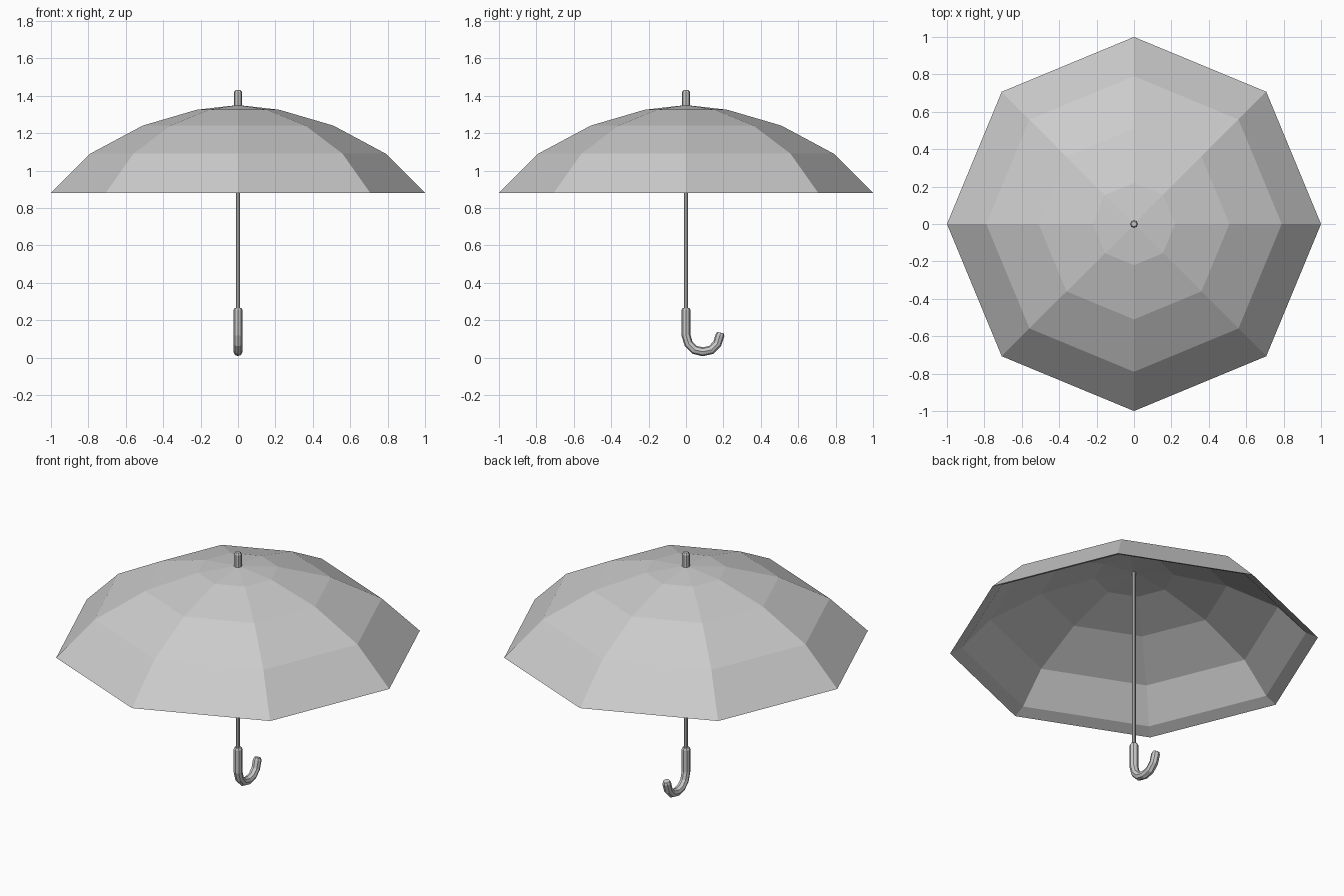
import bpy, bmesh, math

if "Cube" in bpy.data.objects:
    bpy.data.objects.remove(bpy.data.objects["Cube"])

SIDES = 8


def lathe(name, profile):
    """Revolve (radius, z) points around z; zero radius becomes a pole."""
    bm = bmesh.new()
    rings = []
    for r, z in profile:
        if r == 0:
            rings.append([bm.verts.new((0, 0, z))] * SIDES)
        else:
            rings.append([bm.verts.new((r * math.cos(i * math.tau / SIDES),
                                        r * math.sin(i * math.tau / SIDES), z))
                          for i in range(SIDES)])
    for a, b in zip(rings, rings[1:]):
        for i in range(SIDES):
            j = (i + 1) % SIDES
            bm.faces.new(list(dict.fromkeys((a[i], a[j], b[j], b[i]))))
    bmesh.ops.recalc_face_normals(bm, faces=bm.faces)
    mesh = bpy.data.meshes.new(name)
    bm.to_mesh(mesh)
    bm.free()
    obj = bpy.data.objects.new(name, mesh)
    bpy.context.collection.objects.link(obj)
    return obj


def tube(name, path, radius):
    """Round tube along (y, z, radius factor) points, converted to a mesh."""
    curve = bpy.data.curves.new(name, 'CURVE')
    curve.dimensions = '3D'
    curve.bevel_depth = radius
    curve.bevel_resolution = 2
    curve.use_fill_caps = True
    spline = curve.splines.new('POLY')
    spline.points.add(len(path) - 1)
    for p, (y, z, f) in zip(spline.points, path):
        p.co = (0, y, z, 1)
        p.radius = f
    spline.use_smooth = False
    obj = bpy.data.objects.new(name, curve)
    bpy.context.collection.objects.link(obj)
    bpy.ops.object.select_all(action='DESELECT')
    obj.select_set(True)
    bpy.context.view_layer.objects.active = obj
    bpy.ops.object.convert(target='MESH')
    return bpy.context.object


# Canopy: outer skin, hem, then inner skin
lathe("canopy", [(0, 1.35), (0.22, 1.325), (0.51, 1.24), (0.79, 1.09), (1.0, 0.88),
                 (0.935, 0.912), (0.782, 1.08), (0.505, 1.227), (0.218, 1.31), (0, 1.335)])

# Shaft
lathe("shaft", [(0, 0.2), (0.01, 0.2), (0.01, 1.345), (0, 1.345)])

# Top tip
lathe("tip", [(0, 1.335), (0.021, 1.335), (0.021, 1.42), (0.014, 1.43), (0, 1.43)])

# Hooked handle
tube("handle", [(0, 0.265, 0.75), (0, 0.255, 1), (0, 0.12, 1), (0.014, 0.073, 1),
                (0.046, 0.041, 1), (0.09, 0.031, 1), (0.135, 0.041, 1),
                (0.167, 0.073, 1), (0.182, 0.12, 1), (0.185, 0.133, 0.75)], 0.024)
